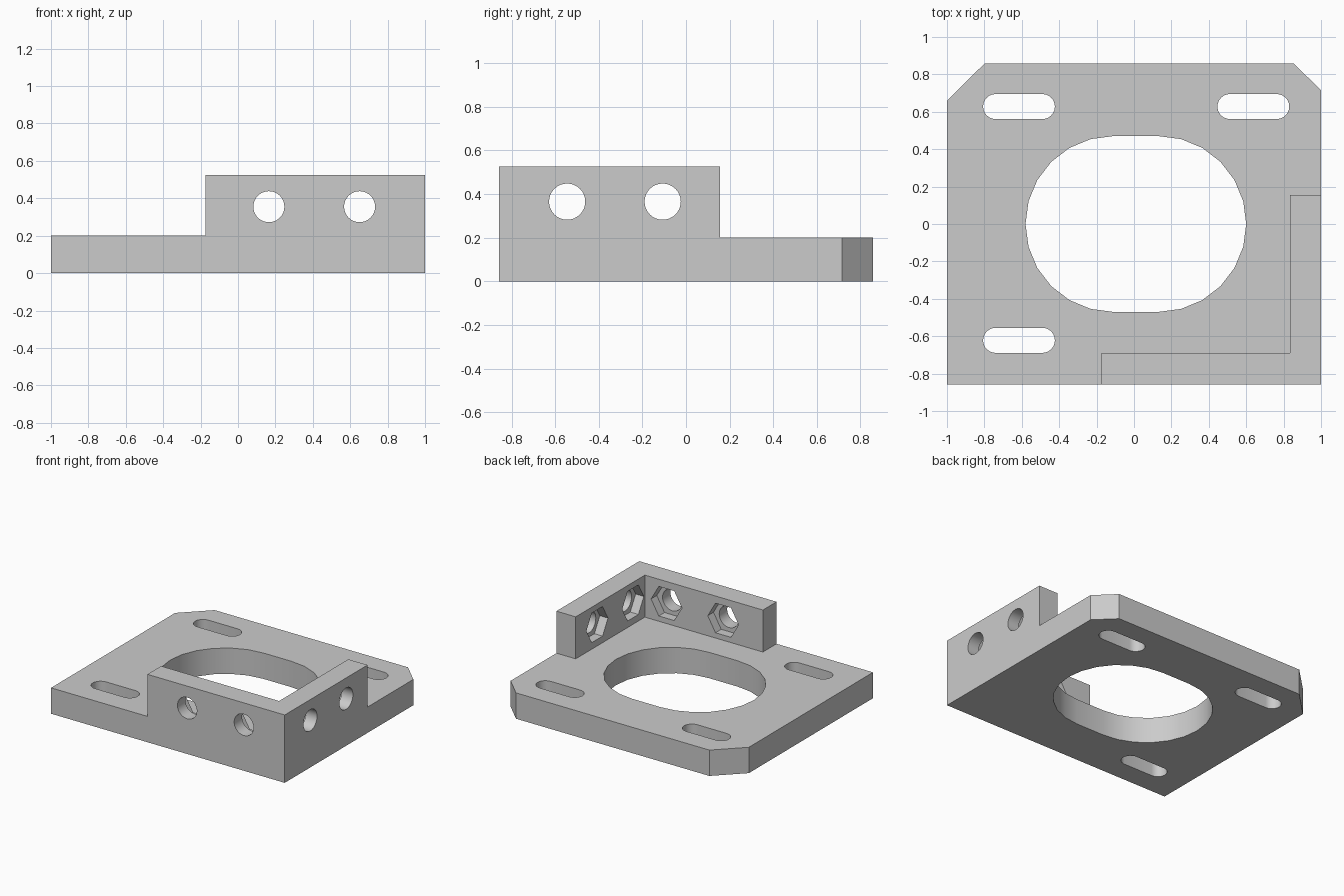
import bpy, bmesh
from math import sin, cos, pi, radians

cube = bpy.data.objects.get("Cube")
if cube:
    bpy.data.objects.remove(cube, do_unlink=True)

grey = bpy.data.materials.new("light_grey")
grey.use_nodes = True
grey.diffuse_color = (0.6, 0.6, 0.6, 1)
grey.node_tree.nodes["Principled BSDF"].inputs["Base Color"].default_value = (0.6, 0.6, 0.6, 1)

# Where a 2D outline point (a, b) lands when extruded along each axis
PLACE = {"x": lambda a, b, d: (d, a, b),
         "y": lambda a, b, d: (a, d, b),
         "z": lambda a, b, d: (a, b, d)}


def prism(name, outline, start, end, axis="z"):
    """Extrude a closed outline between two depths along an axis."""
    bm = bmesh.new()
    rings = [[bm.verts.new(PLACE[axis](a, b, d)) for a, b in outline] for d in (start, end)]
    for ring in rings:
        bm.faces.new(ring)
    for i in range(len(outline)):
        j = (i + 1) % len(outline)
        bm.faces.new((rings[0][i], rings[0][j], rings[1][j], rings[1][i]))
    bmesh.ops.recalc_face_normals(bm, faces=bm.faces)
    mesh = bpy.data.meshes.new(name)
    bm.to_mesh(mesh)
    bm.free()
    mesh.materials.append(grey)
    obj = bpy.data.objects.new(name, mesh)
    bpy.context.collection.objects.link(obj)
    return obj


def circle(a, b, r, sides, turn=0.0):
    return [(a + r * cos(turn + 2 * pi * i / sides), b + r * sin(turn + 2 * pi * i / sides))
            for i in range(sides)]


def slot(cx, cy, half, r, steps=12):
    """Long hole: two half circles joined by straight sides."""
    return [(cx + side * (half + r * sin(pi * i / steps)), cy + side * r * cos(pi * i / steps))
            for side in (1, -1) for i in range(steps + 1)]


def cut(target, cutter):
    """Subtract the cutter from the target and discard the cutter."""
    mod = target.modifiers.new("cut", "BOOLEAN")
    mod.operation, mod.solver, mod.object = "DIFFERENCE", "EXACT", cutter
    bpy.context.view_layer.objects.active = target
    bpy.ops.object.modifier_apply(modifier=mod.name)
    bpy.data.objects.remove(cutter, do_unlink=True)


BACK, THICK, TOP = 0.857, 0.2, 0.525
WALL_X, WALL_Y = 0.835, -0.69      # inner faces of the two walls

# Base plate with two clipped rear corners
plate = prism("base_plate", [(-1, -BACK), (1, -BACK), (1, 0.715), (0.855, BACK),
                             (-0.8, BACK), (-1, 0.66)], 0, THICK)

# Large oblong opening and three mounting slots
cut(plate, prism("opening_cutter", slot(0.01, 0, 0.12, 0.47), -0.1, 0.4))
for cx, cy in ((-0.615, 0.628), (0.638, 0.628), (-0.615, -0.622)):
    cut(plate, prism("slot_cutter", slot(cx, cy, 0.125, 0.067), -0.1, 0.4))

# L-shaped corner wall
wall = prism("corner_wall", [(-0.175, -BACK), (1, -BACK), (1, 0.155), (WALL_X, 0.155),
                             (WALL_X, WALL_Y), (-0.175, WALL_Y)], THICK, TOP)

# Bolt holes with hexagonal nut pockets on the inner faces
BORE, NUT, POCKET = 0.083, 0.132, 0.07
for x in (0.165, 0.65):
    cut(wall, prism("bore_cutter", circle(x, 0.355, BORE, 32), -1, -0.6, "y"))
    cut(wall, prism("nut_cutter", circle(x, 0.355, NUT, 6), WALL_Y - POCKET, -0.6, "y"))
for y in (-0.545, -0.107):
    cut(wall, prism("bore_cutter", circle(y, 0.365, BORE, 32), 0.75, 1.1, "x"))
    cut(wall, prism("nut_cutter", circle(y, 0.365, NUT, 6), WALL_X + POCKET, 0.75, "x"))

# Smooth the curved walls and keep the edges crisp
for obj in (plate, wall):
    bpy.ops.object.select_all(action="DESELECT")
    obj.select_set(True)
    bpy.context.view_layer.objects.active = obj
    bpy.ops.object.shade_smooth_by_angle(angle=radians(30))
